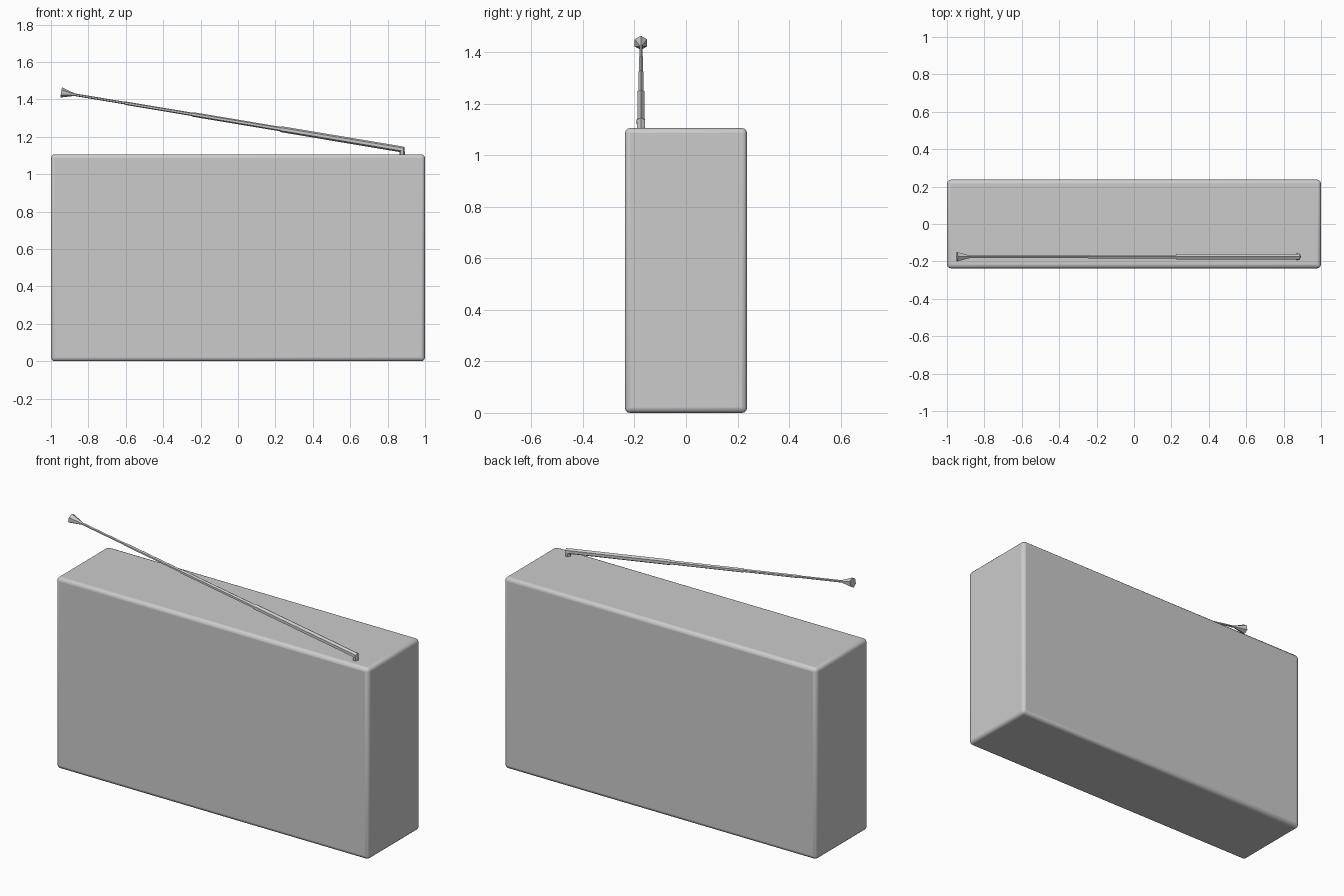
import bpy, bmesh, math
from mathutils import Vector

if "Cube" in bpy.data.objects:
    bpy.data.objects.remove(bpy.data.objects["Cube"])

ROD_Y = -0.175


def add_object(name, bm):
    mesh = bpy.data.meshes.new(name)
    bmesh.ops.recalc_face_normals(bm, faces=bm.faces[:])
    bm.to_mesh(mesh)
    bm.free()
    obj = bpy.data.objects.new(name, mesh)
    bpy.context.collection.objects.link(obj)
    return obj


def hex_tube(name, rings, sides=6):
    """Loft of flat-sided rings; each ring is (x, z, radius, axis_x, axis_z)."""
    bm = bmesh.new()
    loops = []
    for x, z, r, ax, az in rings:
        axis = Vector((ax, 0, az)).normalized()
        side = Vector((0, 1, 0))
        up = axis.cross(side)
        centre = Vector((x, ROD_Y, z))
        loops.append([bm.verts.new(centre + r * (up * math.cos(a) + side * math.sin(a)))
                      for a in (2 * math.pi * i / sides for i in range(sides))])
    for a, b in zip(loops, loops[1:]):
        for i in range(sides):
            j = (i + 1) % sides
            bm.faces.new((a[i], a[j], b[j], b[i]))
    bm.faces.new(loops[0])
    bm.faces.new(loops[-1])
    return add_object(name, bm)


# Radio case with small rounded edges
bm = bmesh.new()
bmesh.ops.create_cube(bm, size=1)
for v in bm.verts:
    v.co = Vector((v.co.x * 2, v.co.y * 0.474, (v.co.z + 0.5) * 1.106))
case = add_object("case", bm)
bevel = case.modifiers.new("rounded_edges", "BEVEL")
bevel.width = 0.02
bevel.segments = 3
bpy.context.view_layer.objects.active = case
case.select_set(True)
bpy.ops.object.shade_smooth_by_angle(angle=math.radians(40))

# Telescopic antenna: elbow foot, three stepped stages, thin end and flared tip
SLOPE = -0.167


def on_axis(x, r):
    return (x, 1.132 + (x - 0.88) * SLOPE, r, -1, -SLOPE)


foot = [(0.877, 1.09, 0.016, 0, 1), (0.877, 1.132, 0.019, -1, 1)]
stages = [(0.86, 0.016), (0.23, 0.016), (0.225, 0.012), (-0.24, 0.012),
          (-0.245, 0.009), (-0.60, 0.009), (-0.605, 0.007), (-0.875, 0.007),
          (-0.946, 0.028)]
hex_tube("antenna", foot + [on_axis(x, r) for x, r in stages])
